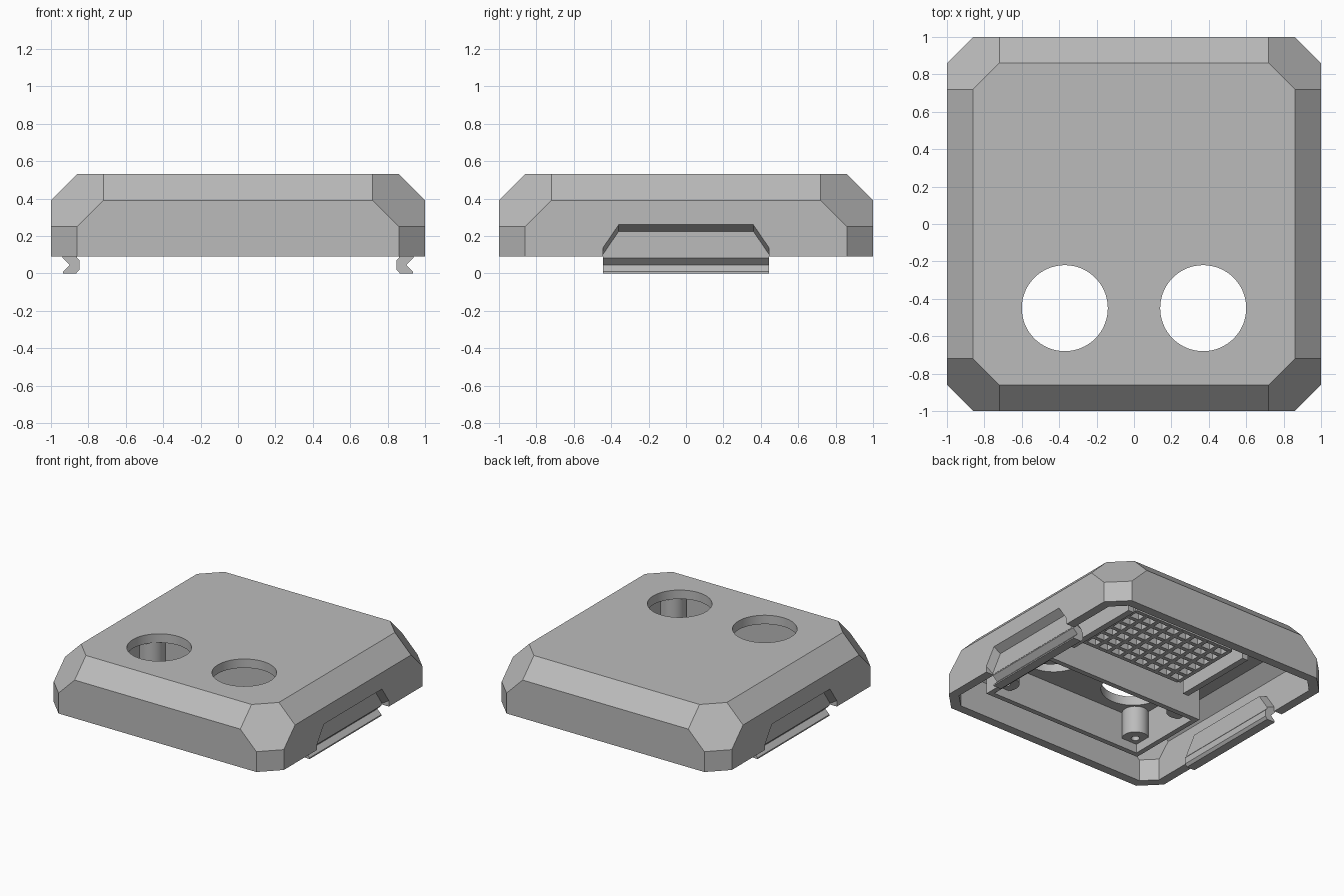
import bpy
import bmesh
from math import radians

if "Cube" in bpy.data.objects:
    bpy.data.objects.remove(bpy.data.objects["Cube"])

grey = bpy.data.materials.new("plain_grey")
grey.use_nodes = True
COLOR = (0.5, 0.5, 0.5, 1)
grey.diffuse_color = COLOR
grey.node_tree.nodes["Principled BSDF"].inputs["Base Color"].default_value = COLOR


def make_object(name, bm):
    bmesh.ops.recalc_face_normals(bm, faces=bm.faces)
    mesh = bpy.data.meshes.new(name)
    bm.to_mesh(mesh)
    bm.free()
    mesh.materials.append(grey)
    obj = bpy.data.objects.new(name, mesh)
    bpy.context.collection.objects.link(obj)
    return obj


def hull(name, points):
    bm = bmesh.new()
    for p in points:
        bm.verts.new(p)
    bmesh.ops.convex_hull(bm, input=bm.verts)
    bmesh.ops.dissolve_limit(bm, angle_limit=radians(1), verts=bm.verts, edges=bm.edges)
    return make_object(name, bm)


def boxes(name, spans):
    """One object from boxes given as (x0, x1, y0, y1, z0, z1)."""
    bm = bmesh.new()
    for x0, x1, y0, y1, z0, z1 in spans:
        verts = bmesh.ops.create_cube(bm, size=1)["verts"]
        for v in verts:
            v.co = ((x0 + x1) / 2 + v.co.x * (x1 - x0),
                    (y0 + y1) / 2 + v.co.y * (y1 - y0),
                    (z0 + z1) / 2 + v.co.z * (z1 - z0))
    return make_object(name, bm)


def cylinder(name, x, y, z0, z1, radius, sides=48):
    bm = bmesh.new()
    bmesh.ops.create_cone(bm, cap_ends=True, segments=sides, radius1=radius,
                          radius2=radius, depth=z1 - z0)
    bmesh.ops.translate(bm, verts=bm.verts, vec=(x, y, (z0 + z1) / 2))
    return make_object(name, bm)


def cut(target, cutter, operation="DIFFERENCE"):
    mod = target.modifiers.new("cut", "BOOLEAN")
    mod.operation = operation
    mod.solver = "EXACT"
    mod.object = cutter
    bpy.context.view_layer.objects.active = target
    bpy.ops.object.modifier_apply(modifier=mod.name)
    bpy.data.objects.remove(cutter)


def smooth(obj):
    bpy.ops.object.select_all(action="DESELECT")
    obj.select_set(True)
    bpy.context.view_layer.objects.active = obj
    bpy.ops.object.shade_smooth_by_angle(angle=radians(30))


def chamfered_block(name, h, z0, z1, c):
    """Square block whose upper edges, upright edges and corners are cut off."""
    corner = [(h - c, h, z0), (h - c, h, z1 - 2 * c),
              (h - 2 * c, h, z1 - c), (h - 2 * c, h - c, z1)]
    corner += [(y, x, z) for x, y, z in corner]
    return hull(name, [(x * sx, y * sy, z) for x, y, z in corner
                       for sx in (-1, 1) for sy in (-1, 1)])


def trapezoid(name, side, x0, x1, z0, drop0, drop1):
    """Low trapezoid slab across x, its upper outline lowered at each end."""
    points = []
    for x, drop in ((x0, drop0), (x1, drop1)):
        for y, z in ((0.445, z0), (0.445, 0.135 - drop), (0.36, 0.26 - drop)):
            points += [(side * x, y, z), (side * x, -y, z)]
    return hull(name, points)


BASE, CEILING = 0.09, 0.46

# Hollow chamfered cover
cover = chamfered_block("cover", 1.0, BASE, 0.53, 0.14)
cut(cover, chamfered_block("cavity", 0.93, 0.0, CEILING, 0.1))

# Finger recesses and the thickened walls behind them
for side in (-1, 1):
    cut(cover, trapezoid("wall_pad", side, 0.862, 0.96, BASE, 0.035, 0), "UNION")
    cut(cover, trapezoid("recess", side, 0.94, 1.01, 0.05, 0.035, -0.006))

# Two round openings in the top
for x in (-0.37, 0.37):
    cut(cover, cylinder("opening", x, -0.45, 0.4, 0.6, 0.23, 64))
smooth(cover)

# Snap hooks below the side walls
hook = [(0.862, 0.1), (0.862, 0.085), (0.848, 0.07), (0.848, 0.02), (0.865, 0),
        (0.935, 0), (0.935, 0.01), (0.9, 0.045), (0.938, 0.083), (0.938, 0.1)]
for side, label in ((-1, "right"), (1, "left")):
    bm = bmesh.new()
    face = bm.faces.new([bm.verts.new((side * x, -0.445, z)) for x, z in hook])
    ext = bmesh.ops.extrude_face_region(bm, geom=[face])["geom"]
    bmesh.ops.translate(bm, vec=(0, 0.89, 0),
                        verts=[g for g in ext if isinstance(g, bmesh.types.BMVert)])
    make_object(label + "_hook", bm)

# Walled bay around the openings
X, Y0, Y1, T = 0.70, -0.80, -0.11, 0.04
TOP = CEILING + 0.02
bay = boxes("bay_outer", [(-X, X, Y0, Y1, 0.18, TOP)])
bay.name = "bay_walls"
cut(bay, boxes("bay_inner", [(-X + T, X - T, Y0 + T, Y1 - T, 0.1, 0.6)]))

# Screw posts in the bay corners
for x in (-0.6, 0.6):
    for y in (-0.7, -0.21):
        post = cylinder("screw_post", x, y, 0.25, TOP, 0.095, 32)
        cut(post, cylinder("screw_hole", x, y, 0.2, 0.4, 0.03, 16))
        smooth(post)

# Rib grid under the ceiling
GX, GY0, GY1, COLS, ROWS, HALF = 0.44, -0.03, 0.54, 8, 6, 0.016
ribs = []
for i in range(COLS + 1):
    x = -GX + 2 * GX * i / COLS
    ribs.append((x - HALF, x + HALF, GY0, GY1, 0.36, TOP))
for j in range(ROWS + 1):
    y = GY0 + (GY1 - GY0) * j / ROWS
    ribs.append((-GX, GX, y - HALF, y + HALF, 0.361, TOP))
boxes("rib_grid", ribs)

# Guide rails on both sides of the grid
boxes("guide_rails", [(s * 0.53 - 0.025, s * 0.53 + 0.025, -0.06, 0.6, 0.30, TOP)
                      for s in (-1, 1)])
